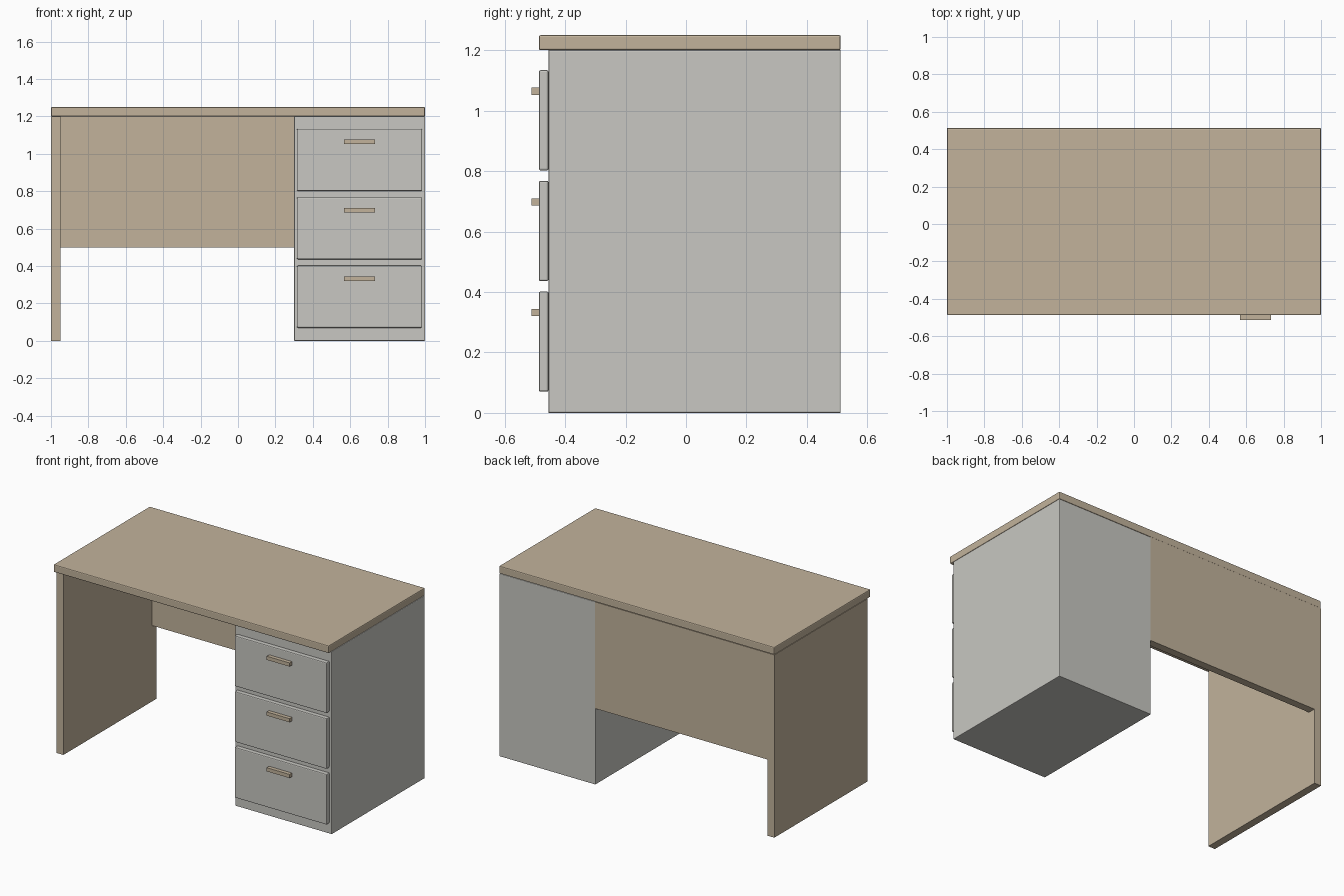
import bpy
import bmesh
from mathutils import Vector

if "Cube" in bpy.data.objects:
    bpy.data.objects.remove(bpy.data.objects["Cube"])


def material(name, rgb):
    m = bpy.data.materials.new(name)
    m.diffuse_color = (*rgb, 1.0)
    m.use_nodes = True
    m.node_tree.nodes["Principled BSDF"].inputs["Base Color"].default_value = m.diffuse_color
    return m


WOOD = material("tan_wood", (0.54, 0.45, 0.33))
GREY = material("light_grey", (0.58, 0.575, 0.54))


def box(name, lo, hi, mat, bevel=0.0):
    """Axis-aligned box between two corners, with an optional small chamfer."""
    lo, hi = Vector(lo), Vector(hi)
    bm = bmesh.new()
    bmesh.ops.create_cube(bm, size=1.0)
    bmesh.ops.scale(bm, vec=hi - lo, verts=bm.verts)
    bmesh.ops.translate(bm, vec=(lo + hi) / 2, verts=bm.verts)
    mesh = bpy.data.meshes.new(name)
    bm.to_mesh(mesh)
    bm.free()
    mesh.materials.append(mat)
    obj = bpy.data.objects.new(name, mesh)
    bpy.context.collection.objects.link(obj)
    if bevel:
        mod = obj.modifiers.new("edge_bevel", 'BEVEL')
        mod.width = bevel
        mod.segments = 2
    return obj


BACK = 0.512
FRONT = -0.455      # front of the cabinet and side panel
FACE = -0.487       # front of the desktop and drawers

# Desktop, side panel and modesty panel
box("desktop", (-1, FACE, 1.2), (1, BACK, 1.25), WOOD, 0.006)
box("side_panel", (-1, FRONT, 0), (-0.95, BACK, 1.2), WOOD)
box("back_panel", (-0.95, BACK - 0.05, 0.5), (0.302, BACK, 1.2), WOOD)

# Drawer cabinet
box("cabinet", (0.3, FRONT, 0), (1, BACK, 1.2), GREY, 0.004)

# Three drawer fronts with bar handles
for i in range(3):
    z = 0.07 + 0.366 * i
    box(f"drawer_front_{i + 1}", (0.315, FACE, z), (0.985, FRONT, z + 0.332), GREY, 0.006)
    box(f"drawer_handle_{i + 1}", (0.567, -0.512, z + 0.25), (0.733, FACE, z + 0.274), WOOD)
